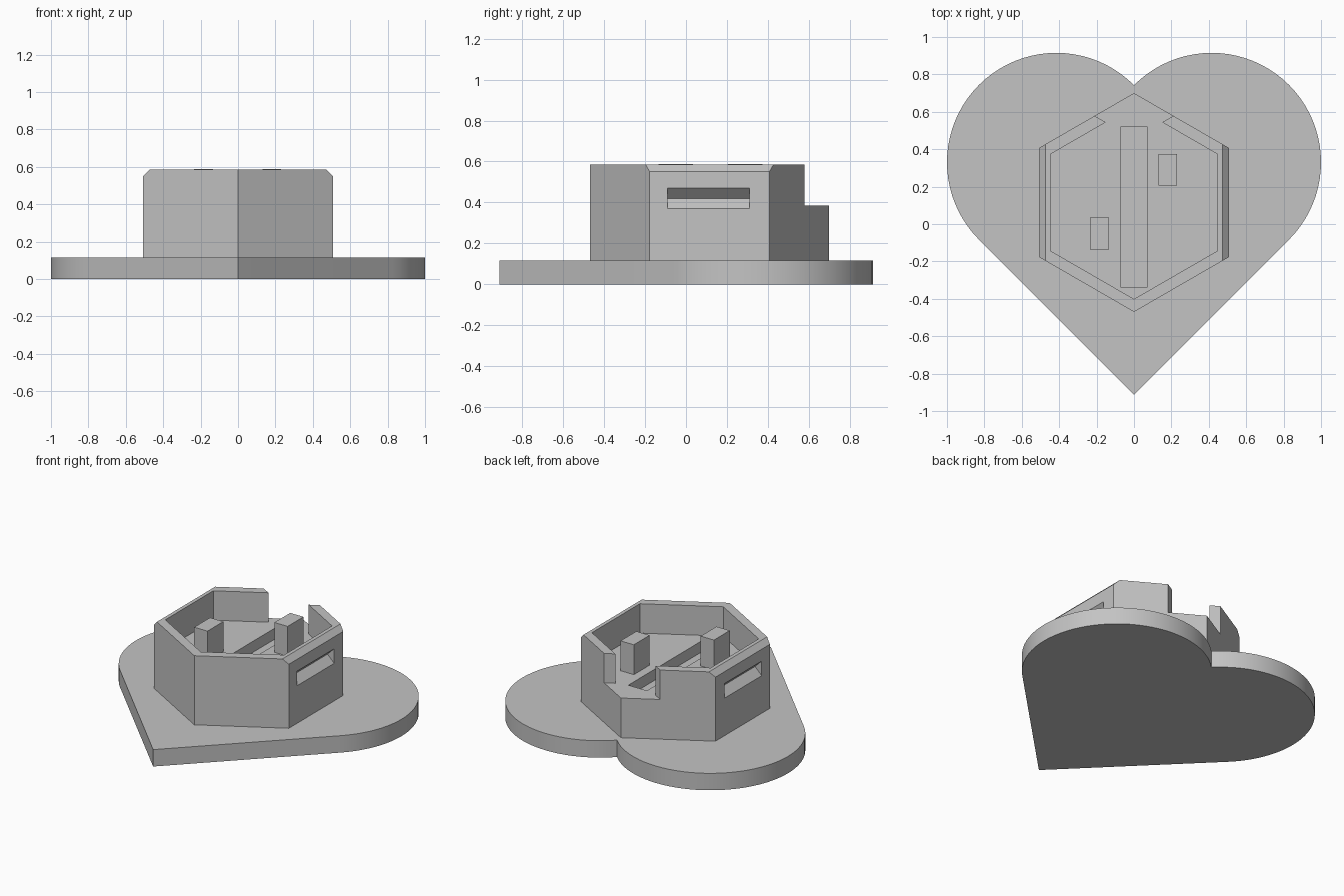
import bpy, bmesh
from math import sin, cos, pi, radians
from mathutils import Vector

cube = bpy.data.objects.get("Cube")
if cube:
    bpy.data.objects.remove(cube, do_unlink=True)

GREY = (0.55, 0.55, 0.55, 1)
grey = bpy.data.materials.new("plain grey")
grey.use_nodes = True
grey.diffuse_color = GREY
grey.node_tree.nodes["Principled BSDF"].inputs["Base Color"].default_value = GREY


def prism(name, points, low, high, axis="z"):
    """Extrude a flat outline along z (outline in xy) or y (outline in xz)."""
    def place(p, h):
        return Vector((p[0], p[1], h)) if axis == "z" else Vector((p[0], h, p[1]))
    bm = bmesh.new()
    face = bm.faces.new([bm.verts.new(place(p, low)) for p in points])
    out = bmesh.ops.extrude_face_region(bm, geom=[face])
    top = [v for v in out["geom"] if isinstance(v, bmesh.types.BMVert)]
    shift = place((0, 0), high - low)
    bmesh.ops.translate(bm, verts=top, vec=shift)
    bmesh.ops.recalc_face_normals(bm, faces=bm.faces)
    mesh = bpy.data.meshes.new(name)
    bm.to_mesh(mesh)
    bm.free()
    mesh.materials.append(grey)
    obj = bpy.data.objects.new(name, mesh)
    bpy.context.collection.objects.link(obj)
    return obj


def rect(x0, x1, y0, y1):
    return [(x0, y0), (x1, y0), (x1, y1), (x0, y1)]


def hexagon(radius, cy):
    return [(radius * sin(i * pi / 3), cy + radius * cos(i * pi / 3)) for i in range(6)]


def carve(obj, cutter):
    """Subtract the cutter, bake the result and remove the cutter."""
    cutter.hide_render = True
    mod = obj.modifiers.new("cut", "BOOLEAN")
    mod.operation = "DIFFERENCE"
    mod.solver = "EXACT"
    mod.object = cutter
    graph = bpy.context.evaluated_depsgraph_get()
    mesh = bpy.data.meshes.new_from_object(obj.evaluated_get(graph))
    obj.modifiers.clear()
    obj.data = mesh
    bpy.data.objects.remove(cutter, do_unlink=True)


# Heart-shaped base: two arcs meeting at the cleft, straight sides to the tip
R, LOBE_X, LOBE_Y = 0.585, 0.415, 0.33
CLEFT = pi - 0.782
STEPS = 40
right_arc = []
for i in range(STEPS + 1):
    a = -pi / 4 + (CLEFT + pi / 4) * i / STEPS
    right_arc.append((LOBE_X + R * cos(a), LOBE_Y + R * sin(a)))
right_arc[-1] = (0, 0.742)
left_arc = [(-x, y) for x, y in reversed(right_arc[:-1])]
base = prism("heart_base", [(0, -0.912)] + right_arc + left_arc, 0, 0.115)
bpy.ops.object.select_all(action="DESELECT")
base.select_set(True)
bpy.context.view_layer.objects.active = base
bpy.ops.object.shade_smooth_by_angle(angle=radians(30))

# Hexagonal housing with a shallow pocket
CY, TOP, FLOOR, SIDE = 0.115, 0.585, 0.385, 0.507
housing = prism("hexagonal_housing", hexagon(R, CY), 0.115, TOP)
carve(housing, prism("pocket_cutter", hexagon(0.516, CY), FLOOR, 0.8))

# Opening in the back corner, level with the pocket floor
opening = [(0.1, 0.514), (0.3, 0.63), (0.3, 0.85)]
opening += [(-x, y) for x, y in reversed(opening)]
carve(housing, prism("opening_cutter", opening, FLOOR, 0.8))

# Long slot in the pocket floor
carve(housing, prism("slot_cutter", rect(-0.07, 0.07, -0.34, 0.52), 0.31, 0.45))

# Chamfered top edges and V-shaped grip grooves on both sides
for s in (-1, 1):
    chamfer = [(s * (SIDE - 0.085), 0.635), (s * (SIDE + 0.05), 0.5), (s * (SIDE + 0.05), 0.635)]
    carve(housing, prism("chamfer_cutter", chamfer, -0.6, 0.8, "y"))
    groove = [(s * (SIDE + 0.01), 0.36), (s * (SIDE - 0.05), 0.42), (s * (SIDE + 0.01), 0.48)]
    carve(housing, prism("groove_cutter", groove, -0.09, 0.31, "y"))

# Two upright pegs on the pocket floor
prism("left_peg", rect(0.13, 0.23, 0.205, 0.375), FLOOR, 0.588)
prism("right_peg", rect(-0.235, -0.135, -0.135, 0.035), FLOOR, 0.588)
